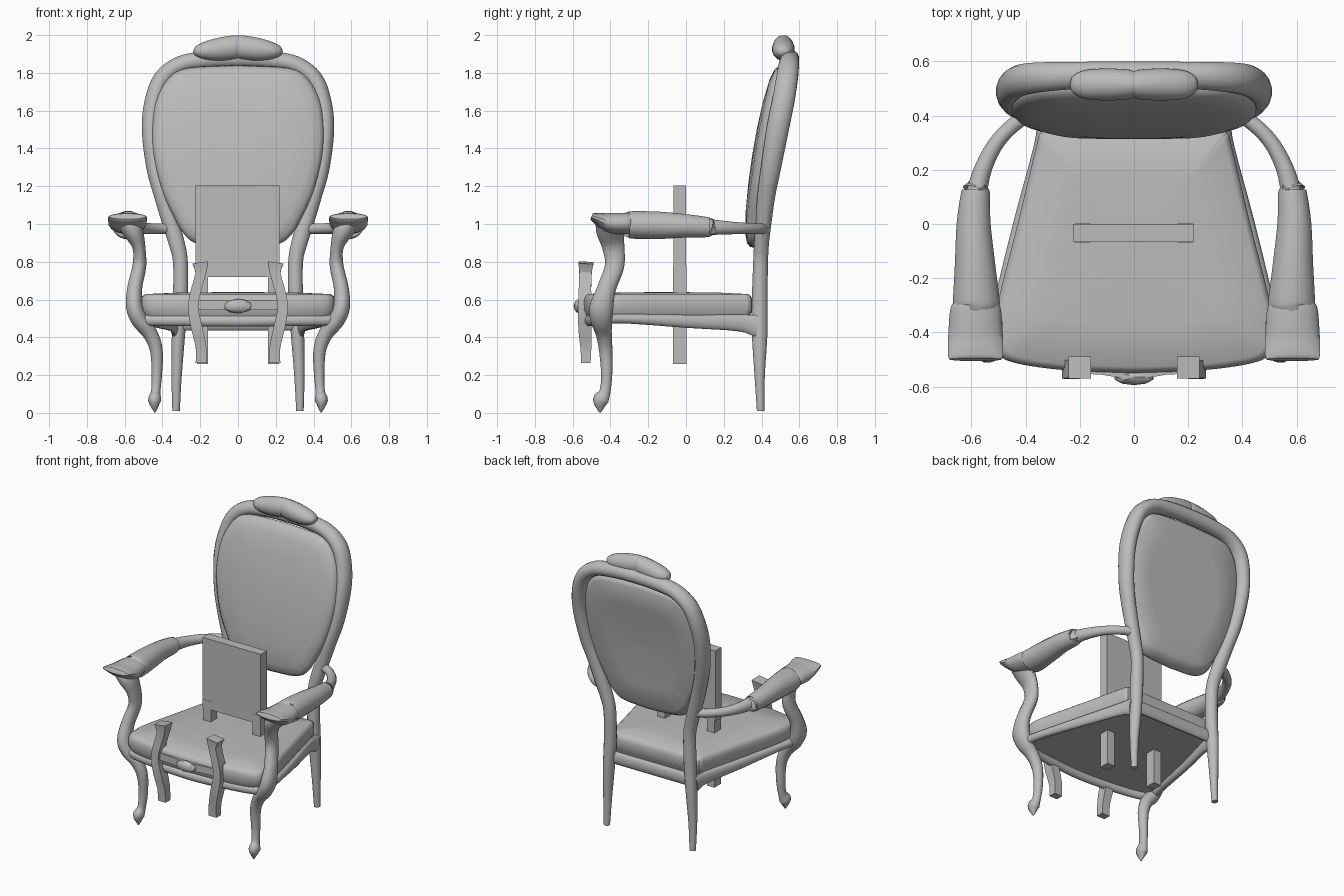
import bpy, bmesh, math
from mathutils import Vector

if "Cube" in bpy.data.objects:
    bpy.data.objects.remove(bpy.data.objects["Cube"], do_unlink=True)

grey = bpy.data.materials.new("plain grey")
grey.use_nodes = True
grey.diffuse_color = (0.5, 0.5, 0.5, 1)
grey.node_tree.nodes["Principled BSDF"].inputs["Base Color"].default_value = (0.5, 0.5, 0.5, 1)


def finish(name, bm, mirror=False, angle=40):
    """Turn a bmesh into a shaded object, optionally mirrored left to right."""
    bmesh.ops.recalc_face_normals(bm, faces=bm.faces)
    mesh = bpy.data.meshes.new(name)
    bm.to_mesh(mesh)
    bm.free()
    mesh.materials.append(grey)
    obj = bpy.data.objects.new(name, mesh)
    bpy.context.collection.objects.link(obj)
    bpy.ops.object.select_all(action='DESELECT')
    obj.select_set(True)
    bpy.context.view_layer.objects.active = obj
    bpy.ops.object.shade_smooth_by_angle(angle=math.radians(angle))
    if mirror:
        obj.modifiers.new("Mirror", 'MIRROR').use_mirror_merge = False
    return obj


def smooth_path(points, steps):
    """Catmull-Rom interpolation through tuples of any length."""
    pts = [Vector(p) for p in points]
    pts = [pts[0] * 2 - pts[1]] + pts + [pts[-1] * 2 - pts[-2]]
    out = []
    for a, b, c, d in zip(pts, pts[1:], pts[2:], pts[3:]):
        for i in range(steps):
            t = i / steps
            out.append((b * 2 + (c - a) * t + (a * 2 - b * 5 + c * 4 - d) * t * t
                        + (b * 3 - a - c * 3 + d) * t ** 3) / 2)
    return out + [pts[-2]]


def skin(name, rings, mirror=False, angle=40):
    """Bridge successive closed rings and cap both ends."""
    bm = bmesh.new()
    loops = [[bm.verts.new(p) for p in ring] for ring in rings]
    n = len(loops[0])
    for low, high in zip(loops, loops[1:]):
        for i in range(n):
            j = (i + 1) % n
            bm.faces.new((low[i], low[j], high[j], high[i]))
    bm.faces.new(loops[0])
    bm.faces.new(loops[-1])
    return finish(name, bm, mirror, angle)


def loft(name, stations, ref, mirror=False, sides=16, steps=4):
    """Sweep an ellipse along (x, y, z, half width, half depth); depth follows ref."""
    path = smooth_path(stations, steps)
    rings = []
    for i, s in enumerate(path):
        ahead, behind = path[min(i + 1, len(path) - 1)], path[max(i - 1, 0)]
        tangent = Vector((ahead - behind)[:3]).normalized()
        depth = (Vector(ref) - tangent * tangent.dot(Vector(ref))).normalized()
        width = depth.cross(tangent)
        grow = math.sqrt(2) if sides == 4 else 1
        ring = []
        for k in range(sides):
            a = math.tau * (k + 0.5) / sides
            ring.append(Vector(s[:3]) + width * math.cos(a) * max(s[3], 0.002) * grow
                        + depth * math.sin(a) * max(s[4], 0.002) * grow)
        rings.append(ring)
    return skin(name, rings, mirror, 40 if sides > 4 else 20)


def both(half):
    """Extend a half path ending at the middle to its mirror image."""
    return half + [(-p[0], *p[1:]) for p in reversed(half[:-1])]


def outline(half):
    """Full closed outline from the right half, first and last on the axis."""
    pts = smooth_path(half, 4)
    return [(p[0], p[1]) for p in pts] + [(-p[0], p[1]) for p in reversed(pts[1:-1])]


def box(name, lo, hi, mirror=False):
    bm = bmesh.new()
    bmesh.ops.create_cube(bm, size=1)
    for v in bm.verts:
        v.co = [l + (c + 0.5) * (h - l) for c, l, h in zip(v.co, lo, hi)]
    return finish(name, bm, mirror, 20)


Y, Z = (0, 1, 0), (0, 0, 1)

# Back legs and hoop in one sweep
loft("back_frame", both([
    (.328, .395, .01, .02, .02), (.325, .39, .2, .028, .028), (.315, .39, .42, .036, .042),
    (.305, .39, .6, .04, .042), (.305, .395, .8, .04, .04), (.325, .4, .9, .043, .04),
    (.355, .41, 1.0, .045, .042), (.4, .425, 1.15, .045, .048), (.44, .45, 1.3, .046, .054),
    (.462, .485, 1.5, .048, .06), (.447, .515, 1.65, .048, .06), (.4, .535, 1.77, .048, .058),
    (.3, .545, 1.845, .047, .054), (.15, .55, 1.87, .048, .05), (0, .55, 1.875, .048, .05)]), Y)


# Upholstered back, following the rake of the frame
def rake(z):
    return .40 + .08 * (z - .9) + .085 * (z - .9) ** 2


back_edge = outline([(0, .875), (.2, .89), (.28, .94), (.33, 1.02), (.4, 1.17), (.445, 1.35),
                     (.455, 1.5), (.435, 1.65), (.37, 1.77), (.27, 1.825), (0, 1.84)])
rings = []
for scale, push in [(.01, .02), (.6, .022), (.9, .022), (.95, .005), (1, -.04), (.99, -.06),
                    (.95, -.077), (.85, -.09), (.6, -.1), (.3, -.104), (.01, -.105)]:
    ring = []
    for x, z in back_edge:
        zz = 1.36 + (z - 1.36) * scale
        ring.append((x * scale, rake(zz) + push, zz))
    rings.append(ring)
skin("back_cushion", rings, angle=50)

# Two-lobed crest
loft("crest", both([(.237, .515, 1.915, .002, .002), (.225, .515, 1.915, .025, .032),
                    (.18, .515, 1.917, .047, .054), (.1, .515, 1.925, .062, .06),
                    (.02, .515, 1.936, .064, .056), (0, .515, 1.937, .062, .05)]), Y)

# Seat cushion
seat_edge = outline([(0, -.55), (.25, -.54), (.43, -.515), (.5, -.48), (.515, -.4), (.505, -.3),
                     (.43, 0), (.36, .29), (.345, .335), (.3, .35), (0, .35)])
skin("seat_cushion", [[(x * s, -.1 + (y + .1) * s, z) for x, y in seat_edge]
                      for s, z in [(.01, .5), (.96, .5), (.975, .52), (1, .545), (1, .595),
                                   (.985, .617), (.95, .629), (.6, .637), (.01, .64)]])

# Seat rails
loft("side_rail", [(.335, .38, .46, .022, .06), (.35, .28, .476, .022, .045),
                   (.425, 0, .485, .022, .035), (.495, -.3, .498, .025, .026),
                   (.52, -.43, .498, .028, .028)], Z, True)
loft("front_rail", both([(.53, -.45, .49, .025, .03), (.4, -.49, .49, .025, .03),
                         (.2, -.515, .488, .025, .03), (0, -.525, .486, .025, .03)]), Z)
loft("back_rail", both([(.31, .375, .48, .022, .045), (0, .375, .48, .022, .045)]), Z)

# Front legs rising into the arm supports
loft("front_leg", [
    (.44, -.455, .003, .004, .006), (.442, -.452, .065, .034, .042), (.436, -.43, .11, .025, .03),
    (.43, -.42, .2, .028, .03), (.432, -.425, .33, .034, .036), (.465, -.435, .42, .04, .043),
    (.52, -.447, .49, .045, .058), (.548, -.447, .56, .045, .064), (.547, -.42, .66, .04, .05),
    (.522, -.378, .78, .037, .052), (.525, -.385, .88, .035, .06),
    (.555, -.4, .96, .055, .075), (.58, -.4, 1.0, .06, .08)], Y, True)

# Arms: bare rear section, padded middle, flared hand rest
loft("arm", [(.35, .415, .975, .03, .03), (.42, .385, .975, .028, .028), (.5, .31, .977, .029, .03),
             (.555, .21, .98, .033, .036), (.585, .1, .985, .04, .045)], Z, True)
loft("arm_pad", [(.585, .125, .983, .048, .048), (.585, .115, .983, .054, .054),
                 (.592, 0, .99, .064, .063), (.587, -.15, .993, .076, .074),
                 (.582, -.285, .995, .088, .074), (.582, -.3, .995, .083, .068)], Z, True)
loft("hand_rest", [(.585, -.28, 1.0, .07, .05), (.585, -.31, 1.003, .094, .056),
                   (.585, -.4, 1.005, .102, .055), (.585, -.46, 1.025, .104, .036),
                   (.585, -.49, 1.036, .102, .024), (.585, -.5, 1.04, .096, .016)], Z, True)

# Upright board on two pegs
box("board", (-.225, -.066, .72), (.22, 0, 1.205))
box("board_peg", (.16, -.068, .26), (.218, .002, .78), True)

# Small curved brackets in front, joined by a strip with a boss
loft("front_bracket", [(.2, -.53, .795, .042, .04), (.197, -.532, .74, .028, .033),
                       (.222, -.535, .65, .027, .033), (.238, -.535, .56, .027, .036),
                       (.218, -.535, .45, .03, .035), (.196, -.53, .35, .028, .029),
                       (.194, -.53, .265, .03, .025)], Y, True, 4, 2)
loft("bracket_strip", both([(.24, -.535, .57, .016, .025), (.12, -.54, .57, .016, .025),
                            (0, -.56, .57, .016, .025)]), Z, False, 4, 1)
bm = bmesh.new()
bmesh.ops.create_icosphere(bm, subdivisions=2, radius=1)
for v in bm.verts:
    v.co = (v.co.x * .075, -.565 + v.co.y * .03, .565 + v.co.z * .038)
finish("strip_boss", bm, angle=20)
